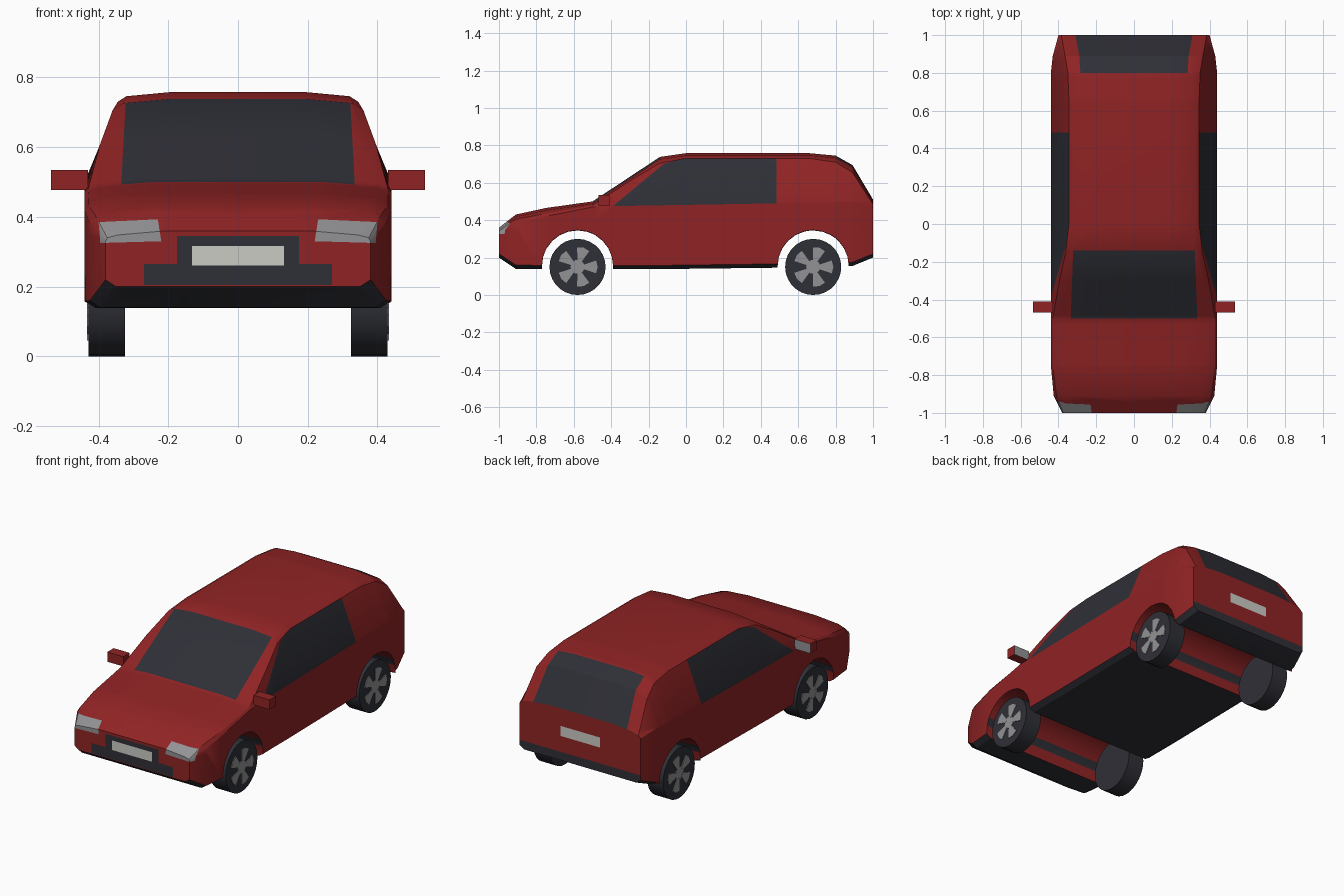
import bpy, bmesh, math
from mathutils import Matrix, Vector

cube = bpy.data.objects.get("Cube")
if cube:
    bpy.data.objects.remove(cube, do_unlink=True)


def material(name, rgb):
    m = bpy.data.materials.new(name)
    m.use_nodes = True
    m.diffuse_color = (*rgb, 1)
    bsdf = next(n for n in m.node_tree.nodes if n.type == 'BSDF_PRINCIPLED')
    bsdf.inputs["Base Color"].default_value = (*rgb, 1)
    return m


PALETTE = [material("red_paint", (0.28, 0.017, 0.018)),
           material("dark_glass_and_rubber", (0.028, 0.029, 0.038)),
           material("silver", (0.29, 0.29, 0.3)),
           material("plate_white", (0.6, 0.6, 0.56))]
RED, DARK, SILVER, WHITE = range(4)


def finish(bm, name, smooth=None):
    """Turn a bmesh into an object carrying the shared palette."""
    mesh = bpy.data.meshes.new(name)
    bm.to_mesh(mesh)
    bm.free()
    for m in PALETTE:
        mesh.materials.append(m)
    ob = bpy.data.objects.new(name, mesh)
    bpy.context.collection.objects.link(ob)
    if smooth:
        for other in bpy.context.view_layer.objects:
            other.select_set(False)
        ob.select_set(True)
        bpy.context.view_layer.objects.active = ob
        bpy.ops.object.shade_smooth_by_angle(angle=math.radians(smooth))
    return ob


def slice_faces(faces, co, no, eps=1e-4):
    """Split convex faces along a plane."""
    def dist(v):
        return (v.co - co).dot(no)

    for e in list({e for f in faces for e in f.edges}):
        v, w = e.verts
        d0, d1 = dist(v), dist(w)
        if d0 * d1 < 0 and min(abs(d0), abs(d1)) > eps:
            bmesh.utils.edge_split(e, v, d0 / (d0 - d1))
    for f in faces:
        sides = [dist(v) for v in f.verts]
        on = [v for v in f.verts if abs(dist(v)) <= eps]
        if len(on) == 2 and min(sides) < -eps and max(sides) > eps:
            bmesh.utils.face_split(f, on[0], on[1])


def paint(bm, axis, outline, mat, facing):
    """Cut a convex outline, seen along an axis, into the facing faces."""
    a, b = [i for i in range(3) if i != axis]
    edges = list(zip(outline, outline[1:] + outline[:1]))

    def chosen():
        bm.normal_update()
        return [f for f in bm.faces if facing(f.normal, f.calc_center_median())]

    for p, q in edges:
        co, no = Vector(), Vector()
        co[a], co[b] = p
        no[a], no[b] = q[1] - p[1], p[0] - q[0]
        slice_faces(chosen(), co, no.normalized())
    for f in chosen():
        c = f.calc_center_median()
        turns = [(q[0] - p[0]) * (c[b] - p[1]) - (q[1] - p[1]) * (c[a] - p[0])
                 for p, q in edges]
        if min(turns) > 0 or max(turns) < 0:
            f.material_index = mat


def rect(half, low, high):
    return [(-half, low), (half, low), (half, high), (-half, high)]


# Body stations: y, floor z, half width, belt z, shoulder x, z, roof x, z
STATIONS = [
    (-1.0, .20, .38, .33, .375, .34, .345, .36),
    (-.91, .14, .425, .38, .41, .405, .37, .43),
    (-.75, .138, .44, .42, .43, .435, .39, .465),
    (-.5, .138, .44, .47, .43, .48, .4, .5),
    (-.3, .138, .44, .48, .395, .61, .365, .632),
    (-.14, .138, .44, .48, .36, .705, .33, .738),
    (0, .14, .44, .485, .345, .73, .32, .758),
    (.66, .148, .44, .5, .345, .73, .315, .758),
    (.8, .15, .44, .5, .35, .71, .31, .745),
    (.89, .155, .43, .5, .365, .655, .31, .695),
    (1.0, .20, .40, .47, .385, .485, .34, .51)]
AXLES = {"front": -.58, "rear": .68}
ARCH_R, ARCH_Z = .19, .155


def section(y):
    """Blend the two stations around y."""
    for s, t in zip(STATIONS, STATIONS[1:]):
        if y <= t[0]:
            k = (y - s[0]) / (t[0] - s[0])
            return [u + (v - u) * k for u, v in zip(s[1:], t[1:])]


# Wheel tunnels are lofted in by raising the floor over each axle
ys = {s[0] for s in STATIONS}
for axle in AXLES.values():
    ys |= {axle + ARCH_R * math.cos(math.pi * k / 12) for k in range(13)}
    ys |= {axle - ARCH_R - .0005, axle + ARCH_R + .0005}

bm = bmesh.new()
rings = []
for y in sorted(ys):
    floor, w, belt, sx, sz, rx, top = section(y)
    lip = .02
    for axle in AXLES.values():
        if abs(y - axle) < ARCH_R + .0001:
            floor = ARCH_Z + math.sqrt(max(0, ARCH_R ** 2 - (y - axle) ** 2))
            lip = .002
    half = [(w - .03, floor), (w, floor + lip), (w, belt), (sx, sz),
            (rx, top - .012), (rx * .6, top)]
    loop = [(0, floor)] + half + [(0, top)] + [(-x, z) for x, z in half[::-1]]
    rings.append([bm.verts.new((x, y, z)) for x, z in loop])
for r, s in zip(rings, rings[1:]):
    for i in range(len(r)):
        j = (i + 1) % len(r)
        bm.faces.new((r[i], r[j], s[j], s[i]))
bm.faces.new(rings[0])
bm.faces.new(rings[-1])
bmesh.ops.recalc_face_normals(bm, faces=bm.faces[:])

# Dark underside and dark band on the tunnel walls
for f in bm.faces:
    if f.normal.z < -.35 and f.calc_center_median().z < .25:
        f.material_index = DARK

# Windows
paint(bm, 2, [(-.335, -.5), (.335, -.5), (.322, -.14), (-.322, -.14)], DARK,
      lambda n, c: n.z > .3 and -.5 < c.y < -.14)
side_window = [(-.39, .475), (.485, .49), (.485, .73), (-.02, .73), (-.12, .7)]
paint(bm, 0, side_window, DARK, lambda n, c: abs(n.x) > .6 and abs(c.x) > .3)
paint(bm, 1, [(-.31, .5), (.31, .5), (.28, .77), (-.28, .77)], DARK,
      lambda n, c: n.y > .25 and c.y > .8 and c.z > .45)


# Nose and tail details
def nose(n, c):
    return n.y < -.9 and c.y < -.99


def tail(n, c):
    return n.y > .9 and c.y > .99


paint(bm, 1, rect(.27, .205, .265), DARK, nose)
paint(bm, 1, rect(.175, .265, .345), DARK, nose)
paint(bm, 1, rect(.132, .26, .317), WHITE, nose)
paint(bm, 1, rect(.45, .19, .25), DARK, tail)
paint(bm, 1, rect(.13, .345, .405), WHITE, tail)
for s in (-1, 1):
    lamp = [(s * .22, .33), (s * .395, .325), (s * .4, .385), (s * .23, .393)]
    paint(bm, 1, lamp, SILVER,
          lambda n, c: n.y < -.2 and c.y < -.93 and n.z > -.3)
finish(bm, "body", 28)

# Wheels with five-spoke rims
ACROSS = Matrix.Rotation(math.pi / 2, 4, 'Y')
for end, y in AXLES.items():
    for side, s in (("left", 1), ("right", -1)):
        bm = bmesh.new()
        bmesh.ops.create_cone(bm, cap_ends=True, segments=28, radius1=.15,
                              radius2=.15, depth=.105, matrix=ACROSS)
        for f in bm.faces:
            f.material_index = DARK
        tyre = finish(bm, f"{end}_{side}_tyre", 30)
        tyre.location = (s * .377, y, .15)

        # Spoke wedges and a hub disc, as thin plates
        bm = bmesh.new()
        bmesh.ops.create_cone(bm, cap_ends=True, segments=10, radius1=.038,
                              radius2=.038, depth=.004, matrix=ACROSS)
        for k in range(5):
            a = k * math.tau / 5
            wedge = [(.03, -.35), (.105, -.33), (.108, 0), (.105, .33), (.03, .35)]
            inner, outer = [[bm.verts.new((x, r * math.cos(a + t), r * math.sin(a + t)))
                             for r, t in wedge] for x in (-.003, .003)]
            bm.faces.new(inner)
            bm.faces.new(outer)
            for i in range(5):
                j = (i + 1) % 5
                bm.faces.new((inner[i], inner[j], outer[j], outer[i]))
        bmesh.ops.recalc_face_normals(bm, faces=bm.faces[:])
        for f in bm.faces:
            f.material_index = SILVER
        rim = finish(bm, f"{end}_{side}_rim")
        rim.location = (s * .4305, y, .15)

# Door mirrors with silver glass facing backwards
for side, s in (("left", 1), ("right", -1)):
    bm = bmesh.new()
    bmesh.ops.create_cube(bm, size=1, matrix=Matrix.Diagonal((.106, .06, .058, 1)))
    bm.normal_update()
    for f in bm.faces:
        if f.normal.y > .9:
            f.material_index = SILVER
    mirror = finish(bm, side + "_mirror")
    mirror.location = (s * .483, -.439, .506)
